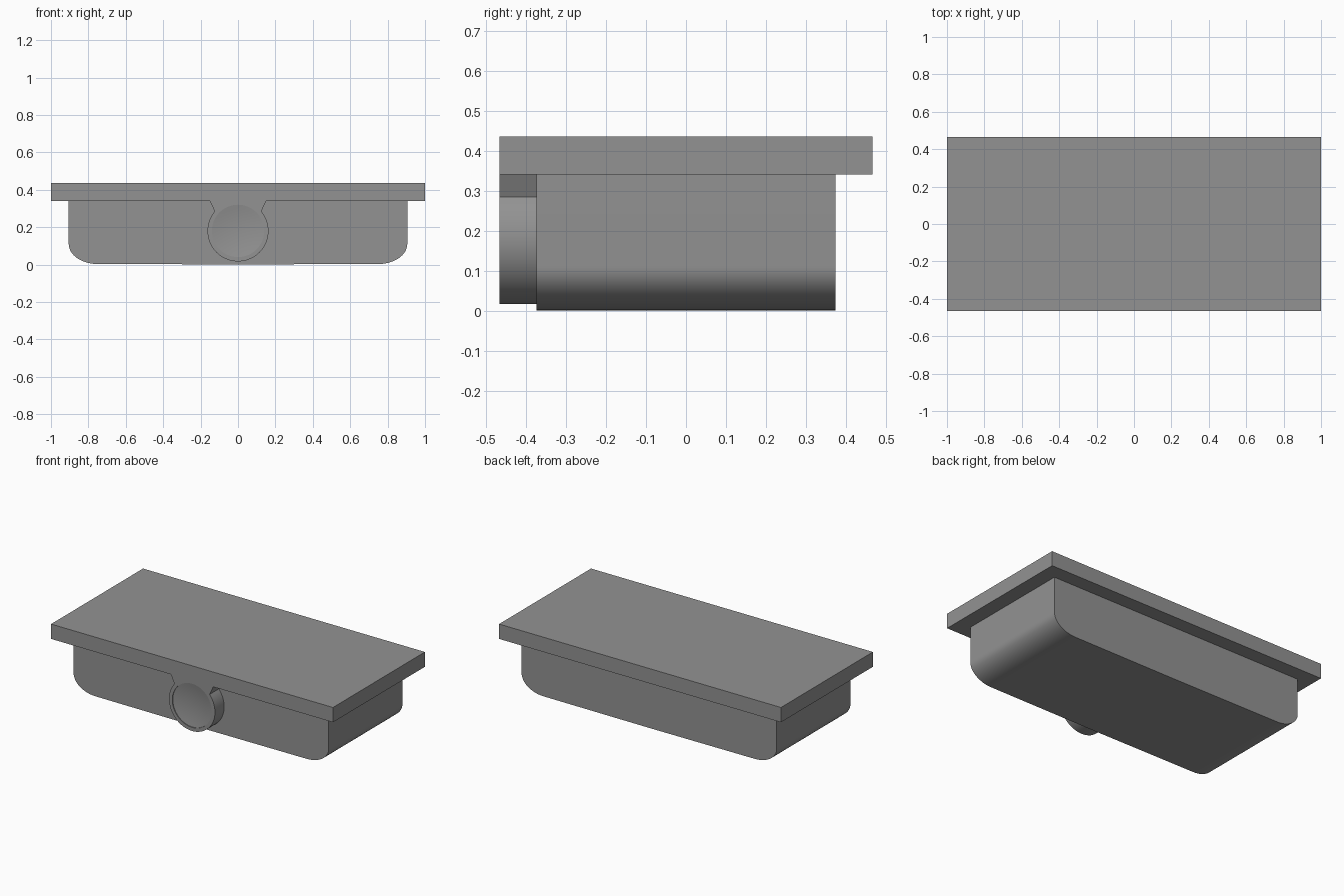
import bpy, bmesh
from math import sin, cos, pi, radians

if "Cube" in bpy.data.objects:
    bpy.data.objects.remove(bpy.data.objects["Cube"])

grey = bpy.data.materials.new("dark_grey")
grey.diffuse_color = (0.29, 0.29, 0.29, 1)
grey.use_nodes = True
grey.node_tree.nodes["Principled BSDF"].inputs["Base Color"].default_value = grey.diffuse_color


def finish(name, bm, smooth=True):
    bmesh.ops.remove_doubles(bm, verts=bm.verts, dist=1e-5)
    bmesh.ops.recalc_face_normals(bm, faces=bm.faces)
    mesh = bpy.data.meshes.new(name)
    bm.to_mesh(mesh)
    bm.free()
    mesh.materials.append(grey)
    ob = bpy.data.objects.new(name, mesh)
    bpy.context.collection.objects.link(ob)
    if smooth:
        bpy.ops.object.select_all(action='DESELECT')
        ob.select_set(True)
        bpy.context.view_layer.objects.active = ob
        bpy.ops.object.shade_smooth_by_angle(angle=radians(30))
    return ob


def extrude_profile(name, loops, y0, y1, smooth=True):
    """Outline in x-z, optionally followed by hole outlines, pushed along y."""
    bm = bmesh.new()
    for points in loops:
        vs = [bm.verts.new((x, y0, z)) for x, z in points]
        for a, b in zip(vs, vs[1:] + vs[:1]):
            bm.edges.new((a, b))
    bmesh.ops.triangle_fill(bm, edges=bm.edges[:], use_beauty=True, normal=(0, -1, 0))
    res = bmesh.ops.extrude_face_region(bm, geom=bm.faces[:], use_keep_orig=True)
    moved = [g for g in res['geom'] if isinstance(g, bmesh.types.BMVert)]
    bmesh.ops.translate(bm, verts=moved, vec=(0, y1 - y0, 0))
    return finish(name, bm, smooth)


def lathe_y(name, profile, cz, sides=64):
    """Spin (radius, y) pairs around a y-parallel axis at height cz."""
    bm = bmesh.new()
    verts = [bm.verts.new((r, y, cz)) for r, y in profile]
    edges = [bm.edges.new(pair) for pair in zip(verts, verts[1:])]
    bmesh.ops.spin(bm, geom=verts + edges, cent=(0, 0, cz), axis=(0, 1, 0),
                   angle=2 * pi, steps=sides)
    return finish(name, bm)


def arc(r, cz, a0, a1, n):
    angles = [radians(a0 + (a1 - a0) * i / n) for i in range(n + 1)]
    return [(r * cos(a), cz + r * sin(a)) for a in angles]


# Flat top slab
extrude_profile("top_slab", [[(-1, 0.34), (1, 0.34), (1, 0.435), (-1, 0.435)]],
                -0.466, 0.466, smooth=False)

# Body with rounded lower left and right corners
corner = [(0.75 + 0.155 * cos(t), 0.11 - 0.107 * sin(t))
          for t in [i * pi / 32 for i in range(17)]]
right = [(0.905, 0.34)] + corner + [(0.0, 0.001)]
left = [(-x, z) for x, z in reversed(right[:-1])]
extrude_profile("body", [right + left], -0.373, 0.373)

# Fitting housing: round below, flared shoulders up to the slab, round opening
CZ = 0.18
outer = [(-0.15, 0.34)] + arc(0.163, CZ, 140, 400, 52) + [(0.15, 0.34)]
opening = arc(0.14, CZ, 0, 360, 64)[:-1]
extrude_profile("fitting_housing", [outer, opening], -0.466, -0.372)

# Shallow dished face set in the opening
dish = [(0.14 * (1 - i / 6), -0.461 + 0.012 * (1 - (1 - i / 6) ** 2)) for i in range(7)]
lathe_y("fitting_face", [(0, -0.372), (0.14, -0.372)] + dish, CZ)
